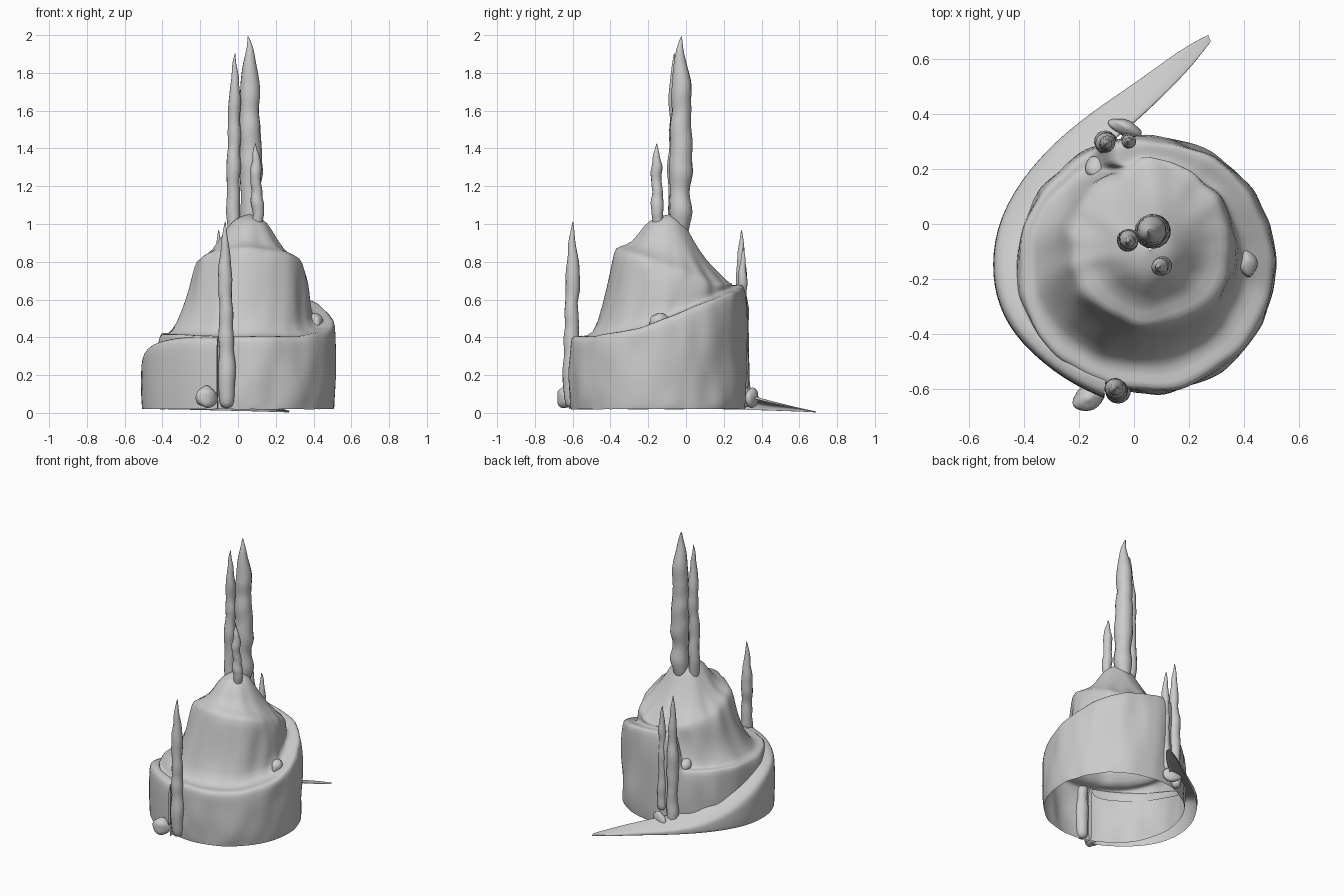
import bpy, bmesh, math, random
from mathutils import Vector, noise

if "Cube" in bpy.data.objects:
    bpy.data.objects.remove(bpy.data.objects["Cube"])
random.seed(4)


def finish(bm, name, levels):
    bmesh.ops.recalc_face_normals(bm, faces=bm.faces)
    me = bpy.data.meshes.new(name)
    bm.to_mesh(me)
    bm.free()
    ob = bpy.data.objects.new(name, me)
    bpy.context.collection.objects.link(ob)
    for p in me.polygons:
        p.use_smooth = True
    if levels:
        mod = ob.modifiers.new("smooth", 'SUBSURF')
        mod.levels = mod.render_levels = levels
    return ob


def loft(rings, name, closed=True, cap=False, levels=1):
    bm = bmesh.new()
    vs = [[bm.verts.new(p) for p in r] for r in rings]
    n = len(rings[0])
    for a, b in zip(vs, vs[1:]):
        for i in range(n if closed else n - 1):
            j = (i + 1) % n
            bm.faces.new((a[i], a[j], b[j], b[i]))
    if cap:
        bm.faces.new(vs[0])
        bm.faces.new(vs[-1])
    return finish(bm, name, levels)


def lerp_table(t, table):
    for (a, va), (b, vb) in zip(table, table[1:]):
        if t <= b:
            return va + (vb - va) * max(0, (t - a) / (b - a))
    return table[-1][1]


# Hill: open shell whose ledge climbs from the front round to the back
LEDGE = [(0, .42), (.43, .40), (.56, .40), (.66, .44), (.77, .56),
         (.86, .63), (.95, .67), (1, .675)]
COLS = 72
angles, ledges = [], []
for i in range(COLS):
    s = i / (COLS - 1)
    angles.append(math.radians(113 + 355 * s))
    ledges.append(lerp_table(s, LEDGE))


def hill_ring(cx, cy, r, zf, rough):
    out = []
    for a, l in zip(angles, ledges):
        d = Vector((math.cos(a), math.sin(a), 0))
        z = zf(l, .78 - .09 * math.sin(a), math.sin(a))
        p = Vector((cx + d.x * r, cy + d.y * r, z))
        k = noise.noise(p * 6) + .7 * noise.noise(p * 13)
        out.append((p.x + d.x * rough * k, p.y + d.y * rough * k, z + rough * .3 * k))
    return out


hill = [
    hill_ring(.045, -.15, .462, lambda l, d, s: .02, .01),
    hill_ring(.045, -.15, .467, lambda l, d, s: .04, .015),
    hill_ring(.045, -.15, .470, lambda l, d, s: .25 * l, .022),
    hill_ring(.045, -.15, .470, lambda l, d, s: .5 * l, .022),
    hill_ring(.045, -.15, .468, lambda l, d, s: .75 * l, .022),
    hill_ring(.045, -.15, .465, lambda l, d, s: l - .02, .018),
    hill_ring(.045, -.15, .453, lambda l, d, s: l + .01, .018),
    hill_ring(.04, -.145, .42, lambda l, d, s: l + .005, .015),
    hill_ring(.02, -.13, .37, lambda l, d, s: l + .005, .02),
    hill_ring(.045, -.105, .34, lambda l, d, s: l + .35 * (d - l), .025),
    hill_ring(.055, -.085, .32, lambda l, d, s: l + .7 * (d - l), .025),
    hill_ring(.06, -.08, .30, lambda l, d, s: d - .01, .025),
    hill_ring(.06, -.08, .275, lambda l, d, s: d + .01, .025),
    hill_ring(.06, -.085, .19, lambda l, d, s: .845 - .045 * s, .02),
    hill_ring(.06, -.095, .125, lambda l, d, s: .965 - .035 * s, .012),
    hill_ring(.06, -.09, .07, lambda l, d, s: 1.035, .004),
    hill_ring(.06, -.09, .005, lambda l, d, s: 1.05, .0),
]
loft(hill, "spiral_hill", levels=1)

# Ramp: tail on the ground sweeping round the left side up to the front
# each row: outer x, outer y, inner x, inner y, outer height, inner height
RAMP = [(.27, .69, .28, .665, .008, .01), (.17, .64, .2, .56, .02, .035),
        (0, .51, .06, .42, .035, .075), (-.2, .375, -.11, .27, .05, .12),
        (-.385, .21, -.31, .15, .10, .19), (-.492, .02, -.4, -.02, .20, .27),
        (-.523, -.15, -.42, -.18, .30, .35), (-.497, -.3, -.385, -.34, .35, .385),
        (-.42, -.435, -.32, -.42, .38, .40), (-.25, -.575, -.22, -.51, .39, .41),
        (-.11, -.63, -.1, -.55, .39, .41)]
rows = []
for ox, oy, ix, iy, zo, zi in RAMP:
    o, n = Vector((ox, oy, 0)), Vector((ix, iy, 0))
    up = Vector((0, 0, 1))
    o += (o - n) * .15 * noise.noise(o * 7)
    b = min(.02, zo * .3)
    rows.append([o.lerp(n, .06) + up * b, o + up * zo * .3, o + up * zo * .75,
                 o.lerp(n, .05) + up * zo, o.lerp(n, .5) + up * (zo + zi) / 2,
                 n + up * zi, n + up * zi * .8])
loft(rows, "ramp_tail", closed=False, levels=2)
# end face of the ramp block
bm = bmesh.new()
bm.faces.new([bm.verts.new(p) for p in
              ((-.11, -.62, .02), (-.1, -.55, .02), (-.1, -.55, .41), (-.11, -.62, .39))])
finish(bm, "ramp_end", 0)


# Spires: knobbly tapering columns
def spire(name, x, y, z0, z1, r, tx=0, ty=0):
    rings, n = [], 16
    for i in range(n + 1):
        t = i / n
        prof = lerp_table(t, [(0, .95), (.15, 1.05), (.5, .95), (.75, .82), (.85, .62),
                              (.94, .32), (1, .03)])
        rr = r * prof * (1 if i == n else random.uniform(.82, 1.2))
        jx, jy = random.uniform(-.15, .15) * r, random.uniform(-.15, .15) * r
        rings.append([(x + tx * t + jx + rr * math.cos(k * math.tau / 7 + t),
                       y + ty * t + jy + rr * math.sin(k * math.tau / 7 + t),
                       z0 + (z1 - z0) * t) for k in range(7)])
    return loft(rings, name, cap=True, levels=1)


spire("main_spire", .072, -.03, .93, 2.0, .064, -.012, .005)
spire("second_spire", -.025, -.06, .93, 1.91, .043, .008)
spire("small_spire", .11, -.145, .92, 1.43, .036, -.02, -.015)
spire("front_spire", -.062, -.605, .02, 1.02, .045, -.01, .005)
spire("back_spire", -.1, .3, .02, .975, .042, 0, -.01)
spire("back_small_spire", -.02, .3, .12, .88, .032)


# Loose stones
def stone(name, loc, size, rot):
    bm = bmesh.new()
    bmesh.ops.create_icosphere(bm, subdivisions=2, radius=1.08)
    for v in bm.verts:
        v.co *= 1 + .35 * noise.noise(v.co * 1.3 + Vector(loc) * 9)
    ob = finish(bm, name, 1)
    ob.location, ob.scale, ob.rotation_euler = loc, size, (0, 0, rot)


stone("front_stone", (-.165, -.635, .08), (.06, .045, .06), .5)
stone("right_stone", (.41, -.14, .48), (.035, .055, .045), .3)
stone("back_stone", (-.03, .35, .08), (.06, .03, .05), -.4)
stone("ledge_stone", (-.14, .2, .44), (.035, .045, .045), .2)
